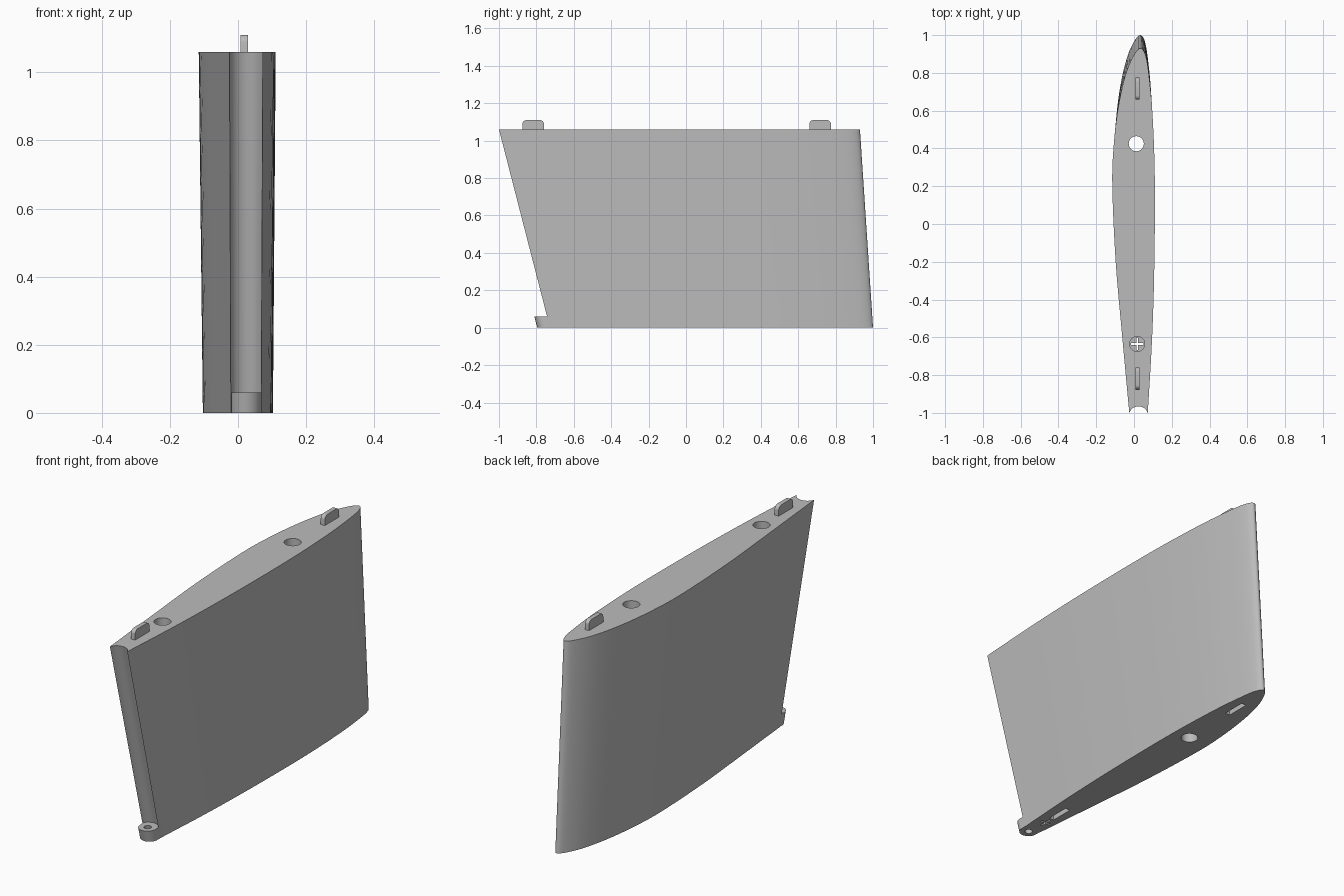
import bpy, bmesh
from math import sin, cos, pi, radians
from mathutils import Vector

cube = bpy.data.objects.get("Cube")
if cube:
    bpy.data.objects.remove(cube, do_unlink=True)

grey = bpy.data.materials.new("light_grey")
grey.use_nodes = True
COLOUR = (0.5, 0.5, 0.5, 1)
grey.diffuse_color = COLOUR
grey.node_tree.nodes["Principled BSDF"].inputs["Base Color"].default_value = COLOUR

HEIGHT = 1.06


def loft(name, lower, upper):
    """Solid between two matching closed rings of 3D points."""
    bm = bmesh.new()
    a = [bm.verts.new(p) for p in lower]
    b = [bm.verts.new(p) for p in upper]
    n = len(a)
    for i in range(n):
        j = (i + 1) % n
        bm.faces.new((a[i], a[j], b[j], b[i]))
    bm.faces.new(a[::-1])
    bm.faces.new(b)
    bmesh.ops.recalc_face_normals(bm, faces=bm.faces[:])
    mesh = bpy.data.meshes.new(name)
    bm.to_mesh(mesh)
    bm.free()
    mesh.materials.append(grey)
    obj = bpy.data.objects.new(name, mesh)
    bpy.context.collection.objects.link(obj)
    return obj


def box(name, x, y, z, sx, sy, sz):
    ring = [(x - sx, y - sy), (x + sx, y - sy), (x + sx, y + sy), (x - sx, y + sy)]
    return loft(name, [(*p, z - sz) for p in ring], [(*p, z + sz) for p in ring])


def rod(name, x, y0, y1, z0, z1, r, n=32):
    """Round rod whose centre shifts from y0 to y1."""
    ring = [(r * cos(2 * pi * i / n), r * sin(2 * pi * i / n)) for i in range(n)]
    return loft(name, [(x + u, y0 + v, z0) for u, v in ring],
                [(x + u, y1 + v, z1) for u, v in ring])


def combine(target, other, operation):
    mod = target.modifiers.new(operation, 'BOOLEAN')
    mod.operation = operation
    mod.solver = 'EXACT'
    mod.object = other
    bpy.context.view_layer.objects.active = target
    bpy.ops.object.modifier_apply(modifier=mod.name)
    bpy.data.objects.remove(other, do_unlink=True)


def smooth_path(pts, steps):
    """Catmull-Rom curve through the points."""
    p = [Vector(q) for q in pts]
    p = [2 * p[0] - p[1]] + p + [2 * p[-1] - p[-2]]
    out = []
    for a, b, c, d in zip(p, p[1:], p[2:], p[3:]):
        for s in range(steps):
            t = s / steps
            out.append(b + 0.5 * t * (c - a + t * (2 * a - 5 * b + 4 * c - d
                                                  + t * (3 * (b - c) + d - a))))
    return out + [p[-2]]


# Wing body: tapered aerofoil with a hollow rear edge
section = smooth_path([
    (-0.025, -1), (-0.062, -0.6), (-0.097, -0.2), (-0.115, 0.2), (-0.107, 0.42),
    (-0.083, 0.62), (-0.045, 0.79), (0.0, 0.895), (0.035, 0.93), (0.062, 0.89),
    (0.08, 0.78), (0.098, 0.58), (0.11, 0.25), (0.108, -0.2), (0.096, -0.6),
    (0.073, -1)], 5)
for i in range(1, 12):
    a = radians(19 + 142 * i / 12)
    section.append(Vector((0.024 + 0.0518 * cos(a), -1.017 + 0.0518 * sin(a))))
wing = loft("wing_body",
            [(0.02 + 0.91 * (p.x - 0.02), 1 + 0.895 * (p.y - 0.93), 0) for p in section],
            [(p.x, p.y, HEIGHT) for p in section])

# Hinge knuckle at the lower rear corner, leaning with the rear edge
outline = [(0.044 * cos(pi + pi * i / 20), 0.045 * sin(pi + pi * i / 20)) for i in range(21)]
outline += [(0.044, 0.08), (-0.044, 0.08)]
knuckle = loft("hinge_knuckle",
               [(0.025 + u, -0.75 + v, 0) for u, v in outline],
               [(0.025 + u, -0.766 + v, 0.06) for u, v in outline])
combine(wing, knuckle, 'UNION')
combine(wing, rod("pin_hole", 0.025, -0.735, -0.787, -0.06, 0.14, 0.018), 'DIFFERENCE')

# Through hole near the nose, blind hole near the rear with a cross slot in its floor
combine(wing, rod("through_hole", 0.012, 0.425, 0.425, -0.1, 1.2, 0.04), 'DIFFERENCE')
combine(wing, rod("blind_hole", 0.017, -0.635, -0.635, 0.06, 1.2, 0.04), 'DIFFERENCE')
for sx, sy in ((0.033, 0.005), (0.005, 0.033)):
    combine(wing, box("cross_slot", 0.017, -0.635, 0.03, sx, sy, 0.06), 'DIFFERENCE')

# Sockets underneath
for y in (0.775, -0.53):
    combine(wing, box("socket", 0.018, y, 0, 0.013, 0.06, 0.055), 'DIFFERENCE')

# Locating tabs on top, with rounded upper corners
tabs = []
for name, y in (("front_tab", -0.817), ("rear_tab", 0.717)):
    r, half, top = 0.022, 0.058, 1.11
    side = [(y + half, HEIGHT - 0.02)]
    for start, cy in ((0, y + half - r), (90, y - half + r)):
        for i in range(7):
            a = radians(start + 15 * i)
            side.append((cy + r * cos(a), top - r + r * sin(a)))
    side.append((y - half, HEIGHT - 0.02))
    tabs.append(loft(name, [(0.007, *p) for p in side], [(0.03, *p) for p in side]))

# Smooth shading with crisp edges
for obj in [wing] + tabs:
    bpy.ops.object.select_all(action='DESELECT')
    obj.select_set(True)
    bpy.context.view_layer.objects.active = obj
    bpy.ops.object.shade_smooth_by_angle(angle=radians(30))
